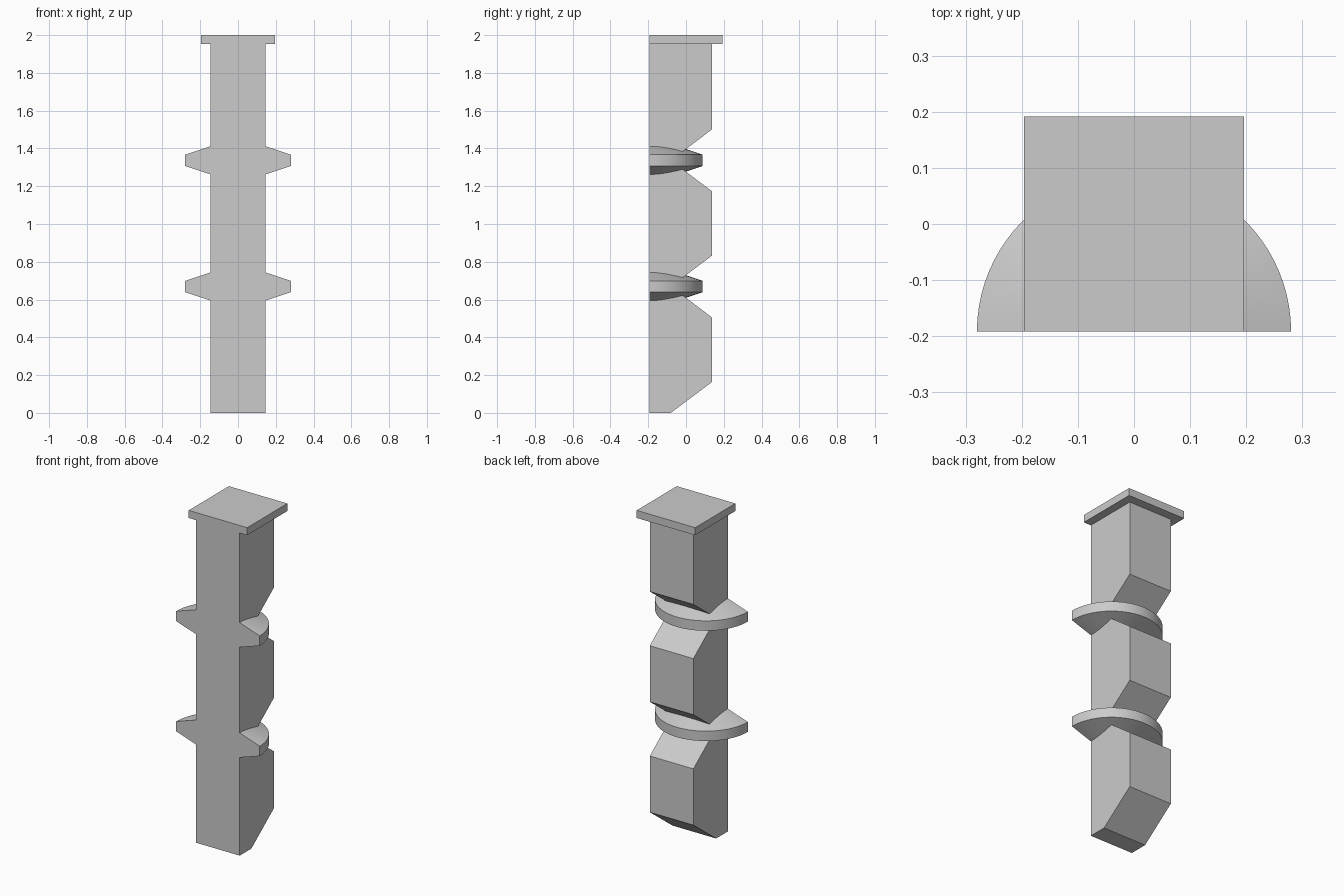
import bpy
import bmesh
import math
from mathutils import Matrix

old = bpy.data.objects.get("Cube")
if old:
    bpy.data.objects.remove(old, do_unlink=True)

FRONT = -0.192          # flat front plane of the post
OVER = -0.5             # parts overshoot the front, then get trimmed flush
HALF_WIDTH = 0.146
BACK = 0.138
DISC_HEIGHTS = (0.669, 1.337)

grey = bpy.data.materials.new("light_grey")
grey.use_nodes = True
colour = (0.6, 0.6, 0.6, 1)
grey.diffuse_color = colour
grey.node_tree.nodes["Principled BSDF"].inputs["Base Color"].default_value = colour


def make_object(name, bm):
    bmesh.ops.recalc_face_normals(bm, faces=bm.faces)
    mesh = bpy.data.meshes.new(name)
    bm.to_mesh(mesh)
    bm.free()
    mesh.materials.append(grey)
    obj = bpy.data.objects.new(name, mesh)
    bpy.context.collection.objects.link(obj)
    return obj


def extrude_x(name, profile, half):
    """Extrude a (y, z) outline across the width."""
    bm = bmesh.new()
    face = bm.faces.new([bm.verts.new((-half, y, z)) for y, z in profile])
    new = bmesh.ops.extrude_face_region(bm, geom=[face])["geom"]
    verts = [v for v in new if isinstance(v, bmesh.types.BMVert)]
    bmesh.ops.translate(bm, verts=verts, vec=(2 * half, 0, 0))
    return make_object(name, bm)


def box(name, half, y0, y1, z0, z1):
    return extrude_x(name, [(y0, z0), (y1, z0), (y1, z1), (y0, z1)], half)


def tapered_disc(name, z):
    """Double-cone disc with a straight rim, centred on the front plane."""
    bm = bmesh.new()
    outline = [(0, 0.123), (0.28, 0.03), (0.28, -0.03), (0, -0.123)]
    verts = [bm.verts.new((r, 0, h)) for r, h in outline]
    edges = [bm.edges.new(pair) for pair in zip(verts, verts[1:])]
    bmesh.ops.spin(bm, geom=verts + edges, cent=(0, 0, 0), axis=(0, 0, 1),
                   angle=2 * math.pi, steps=80)
    bmesh.ops.remove_doubles(bm, verts=bm.verts, dist=0.0001)
    bmesh.ops.transform(bm, matrix=Matrix.Translation((0, FRONT, z)), verts=bm.verts)
    return make_object(name, bm)


def combine(target, other, operation):
    mod = target.modifiers.new(operation.lower(), "BOOLEAN")
    mod.operation = operation
    mod.solver = "EXACT"
    mod.object = other
    bpy.context.view_layer.objects.active = target
    bpy.ops.object.modifier_apply(modifier=mod.name)
    bpy.data.objects.remove(other, do_unlink=True)


# Post: chamfered foot and a V notch in the back behind each disc
side = [(OVER, 0), (-0.08, 0), (BACK, 0.164)]
for z in DISC_HEIGHTS:
    side += [(BACK, z - 0.164), (-0.08, z), (BACK, z + 0.164)]
side += [(BACK, 1.98), (OVER, 1.98)]
post = extrude_x("notched_post", side, HALF_WIDTH)

# Discs and top plate join the post
for i, z in enumerate(DISC_HEIGHTS):
    combine(post, tapered_disc(f"disc_{i}", z), "UNION")
combine(post, box("top_plate", 0.196, OVER, 0.192, 1.954, 2), "UNION")

# Trim everything flush at the front
trim = box("front_trim", 1, -1, FRONT, -1, 3)
trim.hide_render = True
combine(post, trim, "DIFFERENCE")

bpy.ops.object.select_all(action="DESELECT")
post.select_set(True)
bpy.context.view_layer.objects.active = post
bpy.ops.object.shade_smooth_by_angle(angle=math.radians(25))
